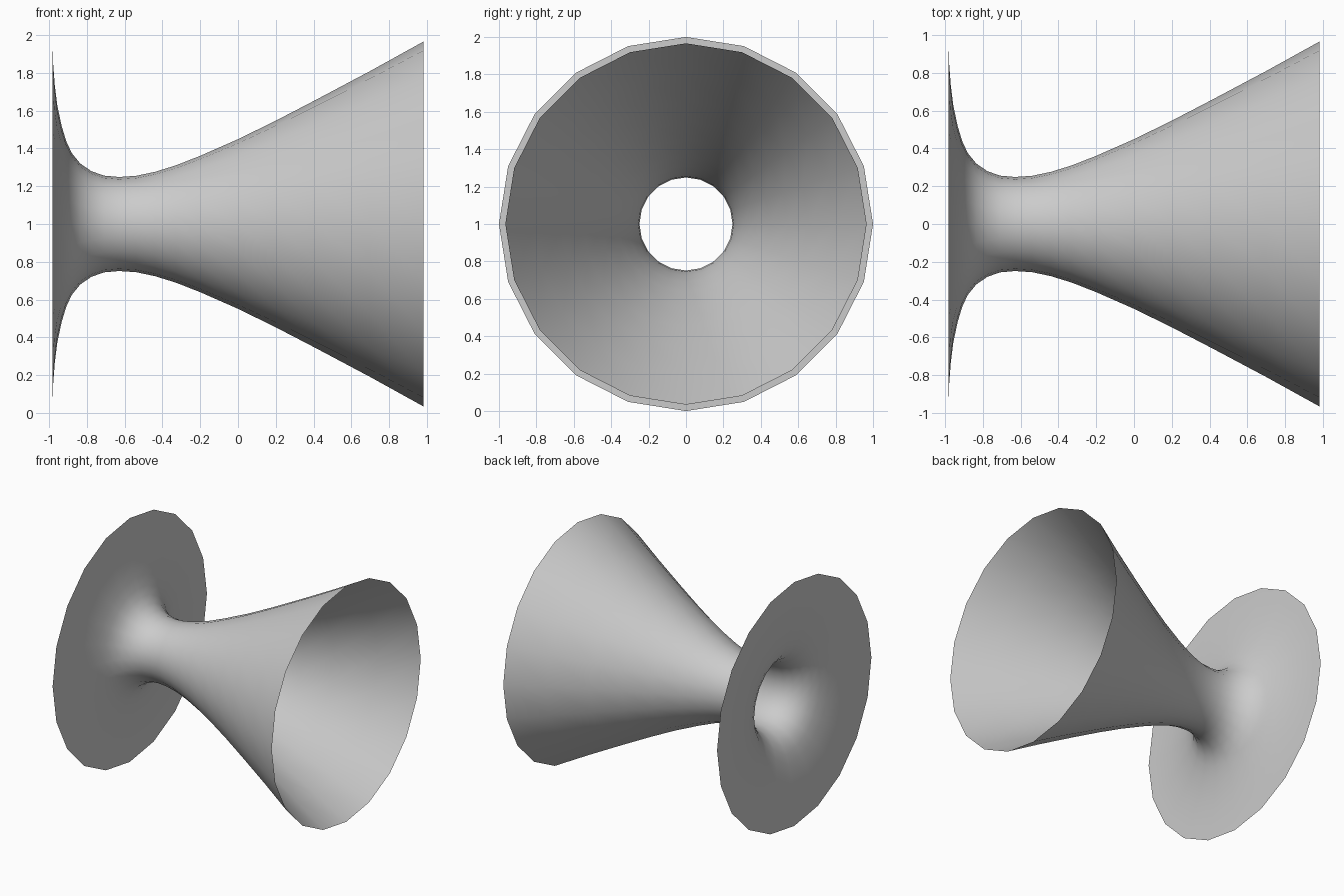
import bpy, bmesh, math

if "Cube" in bpy.data.objects:
    bpy.data.objects.remove(bpy.data.objects["Cube"])

SIDES = 20
# Profile (x, radius): wide flange, narrow throat, long flared horn
profile = [(-.982, 1.0), (-.981, .92), (-.978, .84), (-.97, .735), (-.957, .63),
           (-.934, .52), (-.91, .44), (-.88, .375), (-.835, .32), (-.777, .28),
           (-.71, .256), (-.63, .249), (-.54, .255), (-.44, .276), (-.33, .31),
           (-.2, .361), (0, .449), (.2, .547), (.41, .656), (.7, .81), (.982, .966)]

# Open surface of revolution around the x axis
bm = bmesh.new()
rings = []
for x, r in profile:
    angles = [2 * math.pi * i / SIDES for i in range(SIDES)]
    rings.append([bm.verts.new((x, r * math.cos(a), 1 + r * math.sin(a))) for a in angles])
for a, b in zip(rings, rings[1:]):
    for i in range(SIDES):
        j = (i + 1) % SIDES
        f = bm.faces.new((a[i], a[j], b[j], b[i]))
        f.smooth = True
bmesh.ops.recalc_face_normals(bm, faces=bm.faces)

mesh = bpy.data.meshes.new("flared_funnel")
bm.to_mesh(mesh)
bm.free()
funnel = bpy.data.objects.new("flared_funnel", mesh)
bpy.context.collection.objects.link(funnel)
